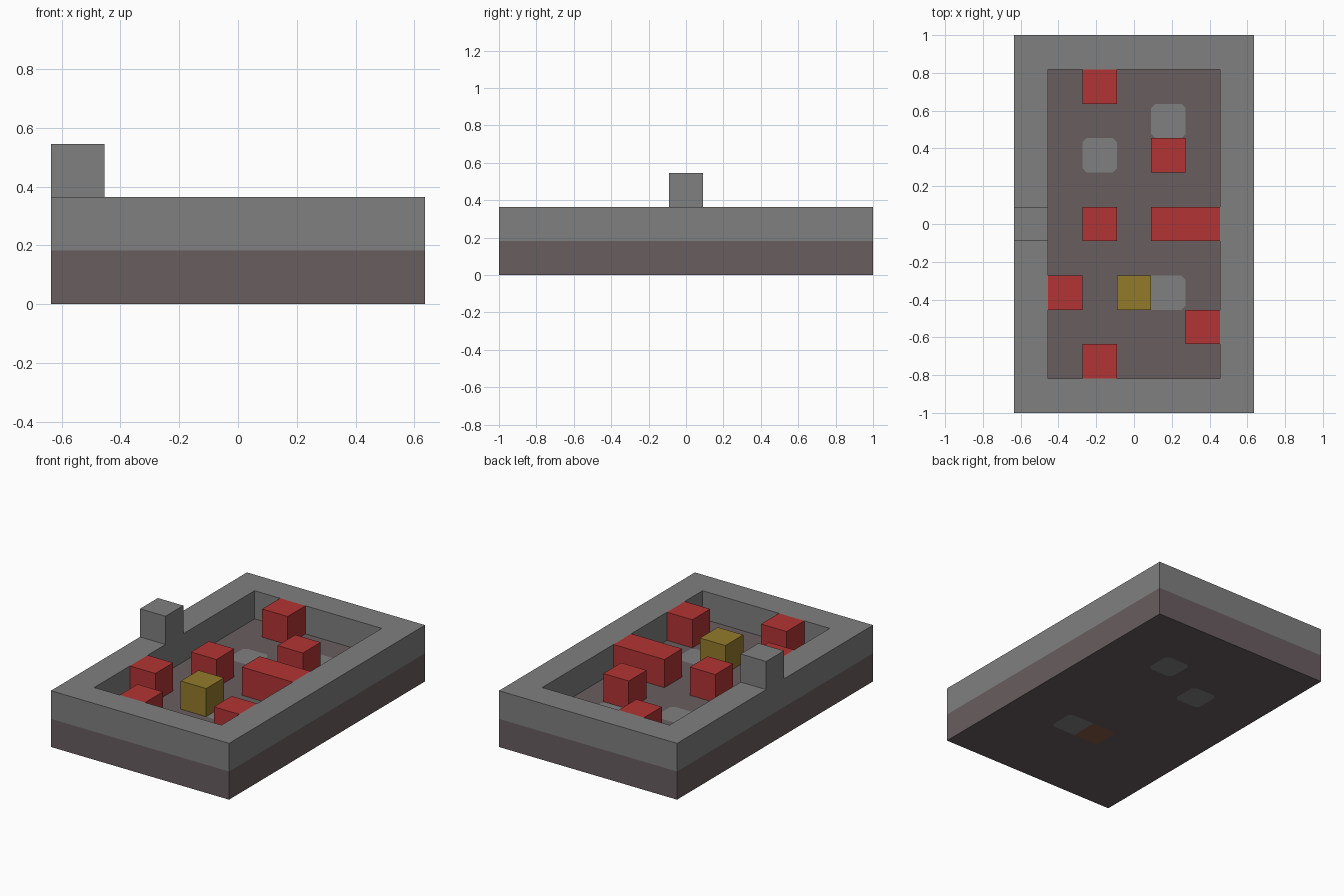
import bpy, bmesh

if "Cube" in bpy.data.objects:
    bpy.data.objects.remove(bpy.data.objects["Cube"], do_unlink=True)

U = 2 / 11          # one block
CHAMFER = 0.022     # cut corners of the floor pads


def material(name, srgb):
    rgb = [c / 12.92 if c <= 0.04045 else ((c + 0.055) / 1.055) ** 2.4 for c in srgb]
    mat = bpy.data.materials.new(name)
    mat.use_nodes = True
    mat.diffuse_color = (*rgb, 1)
    mat.node_tree.nodes["Principled BSDF"].inputs["Base Color"].default_value = (*rgb, 1)
    return mat


stone = material("stone grey", (0.50, 0.50, 0.50))
earth = material("floor mauve", (0.41, 0.365, 0.375))
red = material("block red", (0.70, 0.205, 0.205))
gold = material("block gold", (0.575, 0.48, 0.17))
brown = material("pad brown", (0.52, 0.36, 0.26))


def finish(name, bm, mat):
    bmesh.ops.recalc_face_normals(bm, faces=bm.faces)
    mesh = bpy.data.meshes.new(name)
    bm.to_mesh(mesh)
    bm.free()
    mesh.materials.append(mat)
    obj = bpy.data.objects.new(name, mesh)
    bpy.context.collection.objects.link(obj)
    return obj


def raise_faces(bm, height):
    """Extrude every face of a flat sheet upwards into a closed solid."""
    new = bmesh.ops.extrude_face_region(bm, geom=bm.faces[:], use_keep_orig=True)["geom"]
    bmesh.ops.translate(bm, verts=[v for v in new if isinstance(v, bmesh.types.BMVert)],
                        vec=(0, 0, height))


def prism(name, outline, z, height, mat):
    bm = bmesh.new()
    bm.faces.new([bm.verts.new((x, y, z)) for x, y in outline])
    raise_faces(bm, height)
    return finish(name, bm, mat)


def rectangle(x0, x1, y0, y1):
    return [(x0, y0), (x1, y0), (x1, y1), (x0, y1)]


def block(name, col, row, level, mat, width=1):
    """Place a block by its cell, counted from the middle of the tray."""
    x, y = (col - 0.5) * U, (row - 0.5) * U
    return prism(name, rectangle(x, x + width * U, y, y + U), level * U, U, mat)


def pad_outline(col, row, cut_left=True, cut_right=True):
    x, y, h = col * U, row * U, U / 2
    left, right = CHAMFER * cut_left, CHAMFER * cut_right
    points = [(x - h, y - h + left), (x - h + left, y - h),
              (x + h - right, y - h), (x + h, y - h + right),
              (x + h, y + h - right), (x + h - right, y + h),
              (x - h + left, y + h), (x - h, y + h - left)]
    return list(dict.fromkeys(points))


# Floor slab with pads let in through its full depth
floor = prism("floor", rectangle(-3.5 * U, 3.5 * U, -1, 1), 0, U, earth)
pads = [("back_left_pad", pad_outline(1, 3), stone),
        ("back_right_pad", pad_outline(-1, 2), stone),
        ("front_pad", pad_outline(1, -2, cut_left=False), stone),
        ("gold_block_pad", pad_outline(0, -2, cut_right=False), brown)]
for name, outline, mat in pads:
    cutter = prism("pad_cutter", outline, -U, 3 * U, earth)
    mod = floor.modifiers.new("pad hole", "BOOLEAN")
    mod.operation, mod.solver, mod.object = "DIFFERENCE", "EXACT", cutter
    with bpy.context.temp_override(object=floor, active_object=floor):
        bpy.ops.object.modifier_apply(modifier=mod.name)
    bpy.data.objects.remove(cutter, do_unlink=True)
    prism(name, outline, 0, U, mat)

# Surrounding wall, one block thick
bm = bmesh.new()
outer = [bm.verts.new((x, y, U)) for x, y in rectangle(-3.5 * U, 3.5 * U, -1, 1)]
inner = [bm.verts.new((x, y, U)) for x, y in rectangle(-2.5 * U, 2.5 * U, U - 1, 1 - U)]
for i in range(4):
    j = (i + 1) % 4
    bm.faces.new((outer[i], outer[j], inner[j], inner[i]))
raise_faces(bm, U)
finish("wall", bm, stone)

# Post on the wall
block("wall_post", -3, 0, 2, stone)

# Blocks standing on the floor
for i, (col, row, width) in enumerate([(-1, 4, 1), (1, 2, 1), (-1, 0, 1), (1, 0, 2),
                                       (-2, -2, 1), (2, -3, 1), (-1, -4, 1)]):
    block(f"red_block_{i + 1}", col, row, 1, red, width)
block("gold_block", 0, -2, 1, gold)
